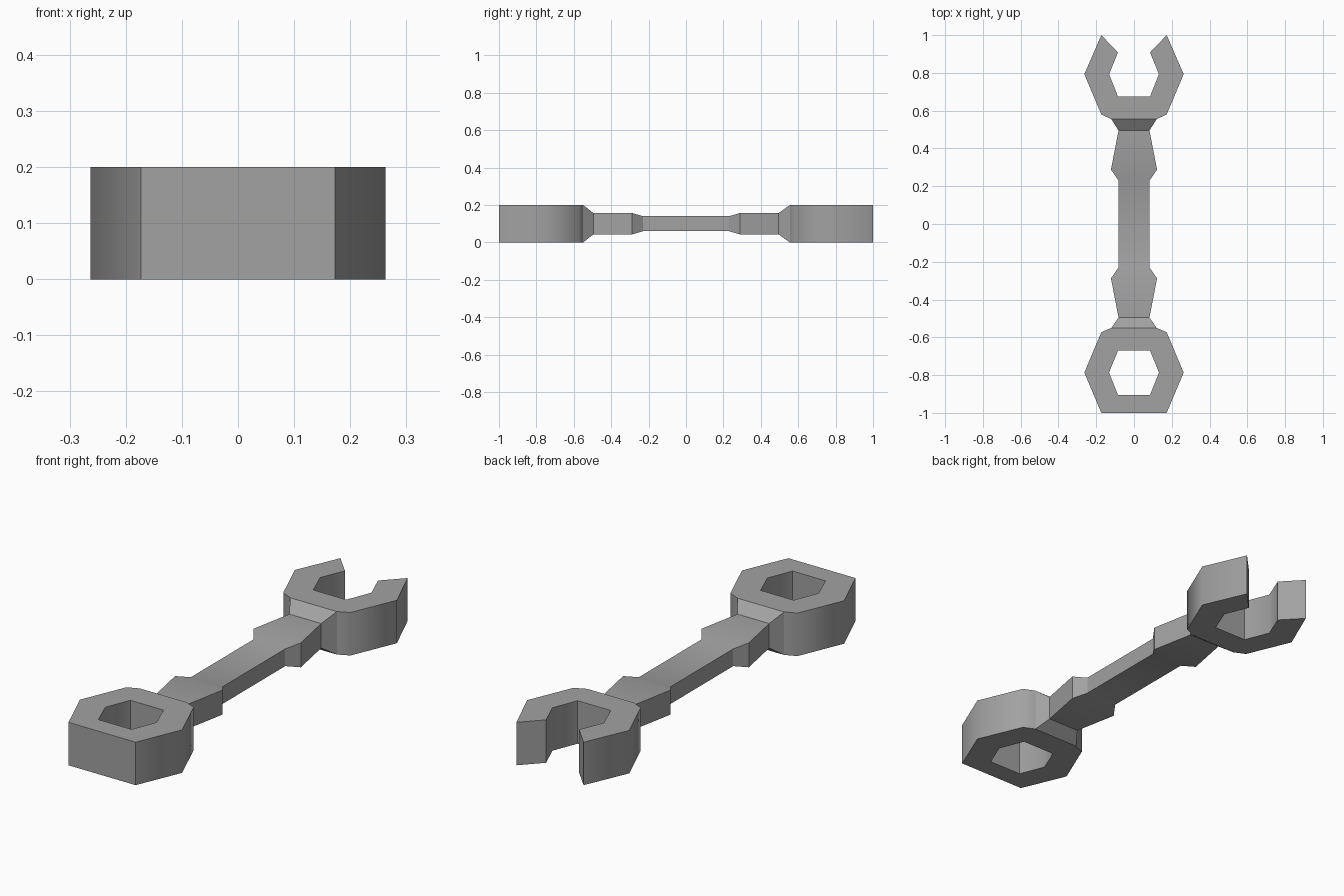
import bpy
import bmesh
import math

cube = bpy.data.objects.get("Cube")
if cube:
    bpy.data.objects.remove(cube, do_unlink=True)

HEIGHT = 0.2
MID = HEIGHT / 2

steel = bpy.data.materials.new("steel_grey")
steel.use_nodes = True
colour = (0.36, 0.36, 0.36, 1)
steel.diffuse_color = colour
steel.node_tree.nodes["Principled BSDF"].inputs["Base Color"].default_value = colour


def finish(name, bm, angle):
    """Turn a bmesh into a shaded steel object."""
    bmesh.ops.remove_doubles(bm, verts=bm.verts, dist=0.0001)
    bmesh.ops.recalc_face_normals(bm, faces=bm.faces)
    mesh = bpy.data.meshes.new(name)
    bm.to_mesh(mesh)
    bm.free()
    mesh.materials.append(steel)
    obj = bpy.data.objects.new(name, mesh)
    bpy.context.collection.objects.link(obj)
    bpy.ops.object.select_all(action="DESELECT")
    obj.select_set(True)
    bpy.context.view_layer.objects.active = obj
    bpy.ops.object.shade_smooth_by_angle(angle=math.radians(angle))


def head(name, half_outer, half_inner, side, closed):
    """Hexagonal head from matching outer and inner half outlines, starting at the neck."""
    def full(half):
        return [(-x, y * side) for x, y in reversed(half)] + [(x, y * side) for x, y in half]

    bm = bmesh.new()
    rings = [[bm.verts.new((x, y, z)) for x, y in full(half)]
             for half in (half_outer, half_inner) for z in (0, HEIGHT)]
    out_low, out_high, in_low, in_high = rings
    count = len(out_low)
    neck = len(half_outer) - 1
    for i in range(count if closed else count - 1):
        j = (i + 1) % count
        for a, b in ((out_high, in_high), (in_high, in_low), (in_low, out_low), (out_low, out_high)):
            # the neck side stays open where the handle joins
            if i == neck and a is out_low:
                continue
            bm.faces.new((a[i], a[j], b[j], b[i]))
    # jaw tips
    if not closed:
        for i in (0, count - 1):
            bm.faces.new((out_low[i], out_high[i], in_high[i], in_low[i]))
    # merging the doubled inner corners leaves clean triangles at the neck
    bmesh.ops.remove_doubles(bm, verts=bm.verts, dist=0.0001)
    finish(name, bm, 50)


# Closed ring at the front, open jaw at the back
head("ring_head",
     [(0.12, 0.55), (0.173, 0.573), (0.263, 0.787), (0.173, 1.0)],
     [(0.085, 0.67), (0.085, 0.67), (0.132, 0.787), (0.085, 0.905)], -1, True)
head("open_jaw_head",
     [(0.12, 0.555), (0.173, 0.58), (0.263, 0.793), (0.173, 1.0)],
     [(0.085, 0.675), (0.085, 0.675), (0.132, 0.793), (0.085, 0.908)], 1, False)

# Handle lofted through rectangular sections: y, half width, half thickness
half = [(0.23, 0.082, 0.04), (0.288, 0.122, 0.057), (0.495, 0.082, 0.057)]
stations = ([(-0.55, 0.12, MID)] + [(-y, w, t) for y, w, t in reversed(half)]
            + half + [(0.555, 0.12, MID)])
bm = bmesh.new()
sections = [[bm.verts.new((sx * w, y, MID + sz * t))
             for sx, sz in ((-1, -1), (1, -1), (1, 1), (-1, 1))]
            for y, w, t in stations]
for a, b in zip(sections, sections[1:]):
    for i in range(4):
        j = (i + 1) % 4
        bm.faces.new((a[i], a[j], b[j], b[i]))
finish("handle", bm, 30)
